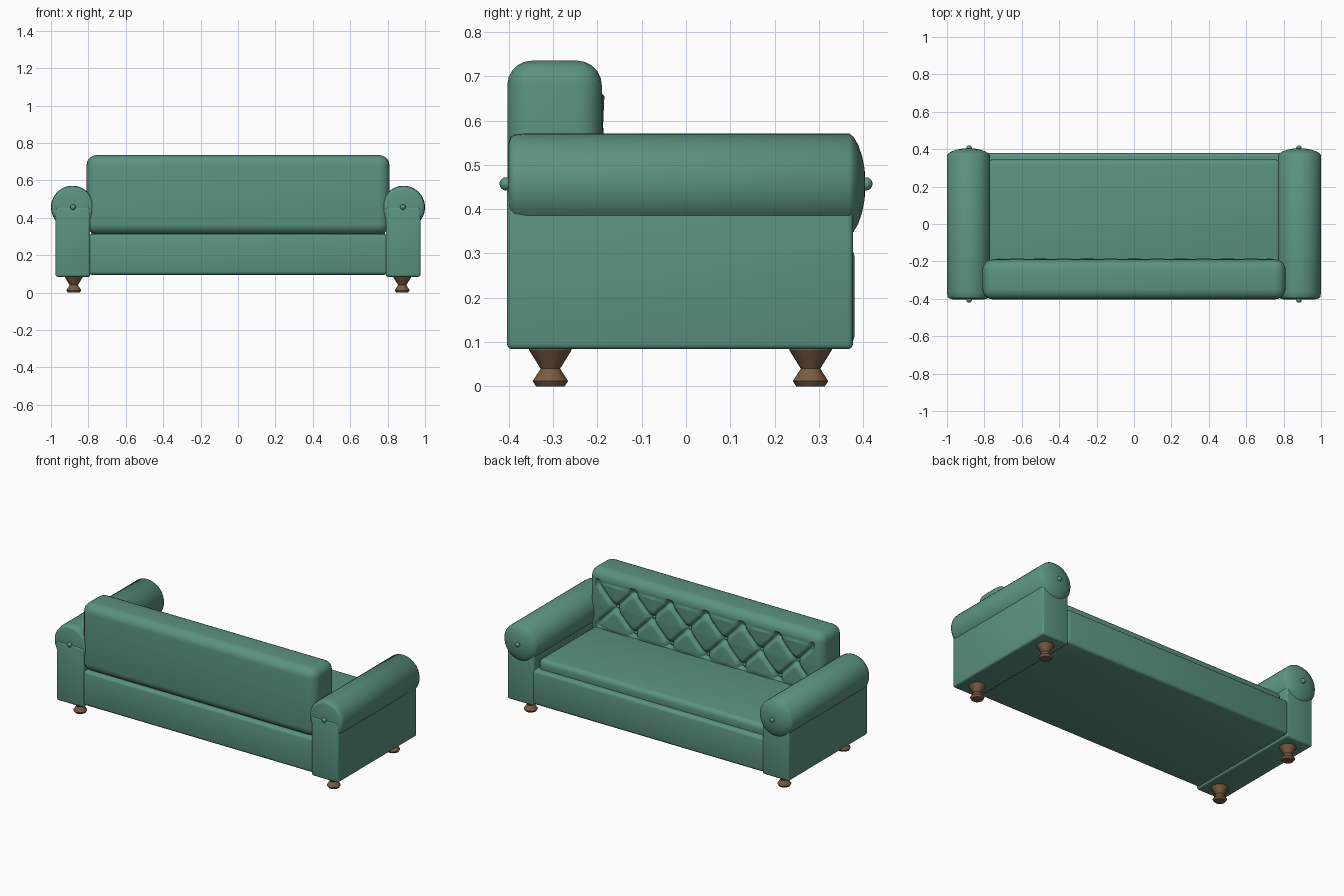
import bpy, bmesh, math
from mathutils import Matrix, Vector

if "Cube" in bpy.data.objects:
    bpy.data.objects.remove(bpy.data.objects["Cube"])


def material(name, rgb):
    m = bpy.data.materials.new(name)
    m.diffuse_color = (*rgb, 1)
    m.use_nodes = True
    m.node_tree.nodes["Principled BSDF"].inputs["Base Color"].default_value = m.diffuse_color
    return m


GREEN = material("green leather", (0.105, 0.29, 0.215))
BROWN = material("brown wood", (0.19, 0.105, 0.055))


def finish(bm, name, mat, angle=40):
    bmesh.ops.recalc_face_normals(bm, faces=bm.faces)
    me = bpy.data.meshes.new(name)
    bm.to_mesh(me)
    bm.free()
    me.materials.append(mat)
    ob = bpy.data.objects.new(name, me)
    bpy.context.collection.objects.link(ob)
    bpy.ops.object.select_all(action='DESELECT')
    bpy.context.view_layer.objects.active = ob
    ob.select_set(True)
    bpy.ops.object.shade_smooth_by_angle(angle=math.radians(angle))
    return ob


def rounded_box(lo, hi, radius, segments):
    bm = bmesh.new()
    bmesh.ops.create_cube(bm, size=1)
    for v in bm.verts:
        v.co = Vector([(lo[i] + hi[i]) / 2 + v.co[i] * (hi[i] - lo[i]) for i in range(3)])
    bmesh.ops.bevel(bm, geom=bm.edges[:], offset=radius, segments=segments,
                    profile=0.5, affect='EDGES')
    return bm


def lathe(profile, steps, matrix):
    # profile holds (radius, height) pairs, spun round z and then placed
    bm = bmesh.new()
    vs = [bm.verts.new((r, 0, h)) for r, h in profile]
    es = [bm.edges.new(p) for p in zip(vs, vs[1:])]
    bmesh.ops.spin(bm, geom=vs + es, cent=(0, 0, 0), axis=(0, 0, 1),
                   angle=math.tau, steps=steps)
    bmesh.ops.remove_doubles(bm, verts=bm.verts, dist=1e-5)
    bmesh.ops.transform(bm, matrix=matrix, verts=bm.verts)
    return bm


def button(name, loc, r, squash=1):
    bm = bmesh.new()
    bmesh.ops.create_uvsphere(bm, u_segments=12, v_segments=8, radius=r)
    bmesh.ops.transform(bm, verts=bm.verts, matrix=Matrix.Translation(loc)
                        @ Matrix.Diagonal((1, squash, 1, 1)))
    finish(bm, name, GREEN, 60)


# Base frame and seat cushion
finish(rounded_box((-0.80, -0.395, 0.095), (0.80, 0.38, 0.312), 0.018, 3),
       "base", GREEN)
finish(rounded_box((-0.785, -0.25, 0.28), (0.785, 0.345, 0.372), 0.03, 4),
       "seat_cushion", GREEN)

# Backrest: rounded block whose seat-side face is swapped for a tufted sheet
R, Y = 0.055, -0.19
X0, X1, Z0, Z1 = -0.81, 0.81, 0.312, 0.735
STEP_X, STEP_Z, ROW = 0.125, 0.13, 0.655      # half diamond sizes, top button row


def tuft_depth(x, z):
    # diagonal grooves crossing at the buttons, fading out at the sheet border
    a, b = x / STEP_X, (ROW - z) / STEP_Z
    d1 = abs((a + b + 1) % 2 - 1)
    d2 = abs((a - b + 1) % 2 - 1)
    d1, d2 = 1 - d1, 1 - d2
    if b < 0:                                  # short pleats above the top row
        g = math.exp(-((1 - abs((a + 1) % 2 - 1) - 1) / 0.13) ** 2)
        pit = g * math.exp(-(b / 0.2) ** 2)
        return 0.016 * pit + 0.022 * pit
    g1, g2 = (math.exp(-((1 - d) / 0.12) ** 2) for d in (d1, d2))
    pit = math.exp(-((1 - d1) ** 2 + (1 - d2) ** 2) / 0.07)
    puff = min(1 - d1, 1 - d2)
    return 0.016 * max(g1, g2) + 0.022 * pit - 0.006 * puff


bm = rounded_box((X0, -0.403, Z0), (X1, Y, Z1), R, 5)
front = max(bm.faces, key=lambda f: f.calc_center_median().y)
bmesh.ops.delete(bm, geom=[front], context='FACES_ONLY')
NX, NZ = 200, 50
rows = []
for j in range(NZ + 1):
    z = Z0 + R + (Z1 - Z0 - 2 * R) * j / NZ
    row = []
    for i in range(NX + 1):
        x = X0 + R + (X1 - X0 - 2 * R) * i / NX
        edge = min(i / 4, (NX - i) / 4, j / 3, (NZ - j) / 3, 1)
        row.append(bm.verts.new((x, Y - edge * tuft_depth(x, z), z)))
    rows.append(row)
for lower, upper in zip(rows, rows[1:]):
    for i in range(NX):
        bm.faces.new((lower[i + 1], lower[i], upper[i], upper[i + 1]))
bmesh.ops.remove_doubles(bm, verts=bm.verts, dist=1e-4)
finish(bm, "tufted_backrest", GREEN, 60)

# Buttons in the tufts
for k in range(-6, 7):
    for row in range(3):
        if (k + row) % 2 == 0 and abs(k * STEP_X) < 0.76:
            button("tuft_button", (k * STEP_X, Y - 0.033, ROW - row * STEP_Z), 0.011, 0.7)

# Arms: block, scroll roll with a domed end, and end buttons
ROLL = [(0, -0.400), (0.095, -0.400), (0.107, -0.396), (0.112, -0.388), (0.115, -0.362),
        (0.115, 0.368), (0.107, 0.378), (0.09, 0.388), (0.065, 0.397),
        (0.035, 0.403), (0, 0.405)]
FOOT = [(0, 0), (0.032, 0), (0.040, 0.012), (0.022, 0.04), (0.048, 0.082),
        (0.048, 0.10), (0, 0.10)]
for side, s in (("left", -1), ("right", 1)):
    a, b = sorted((s * 0.79, s * 0.976))
    finish(rounded_box((a, -0.404, 0.084), (b, 0.377, 0.456), 0.012, 3),
           side + "_arm_block", GREEN)
    place = Matrix.Translation((s * 0.885, 0, 0.456)) @ Matrix.Rotation(-math.pi / 2, 4, 'X')
    finish(lathe(ROLL, 40, place), side + "_arm_roll", GREEN)
    for y in (-0.406, 0.406):
        button(side + "_arm_button", (s * 0.882, y, 0.457), 0.015)
    # Turned feet
    for y in (-0.306, 0.281):
        finish(lathe(FOOT, 16, Matrix.Translation((s * 0.878, y, 0))),
               side + "_foot", BROWN, 30)
